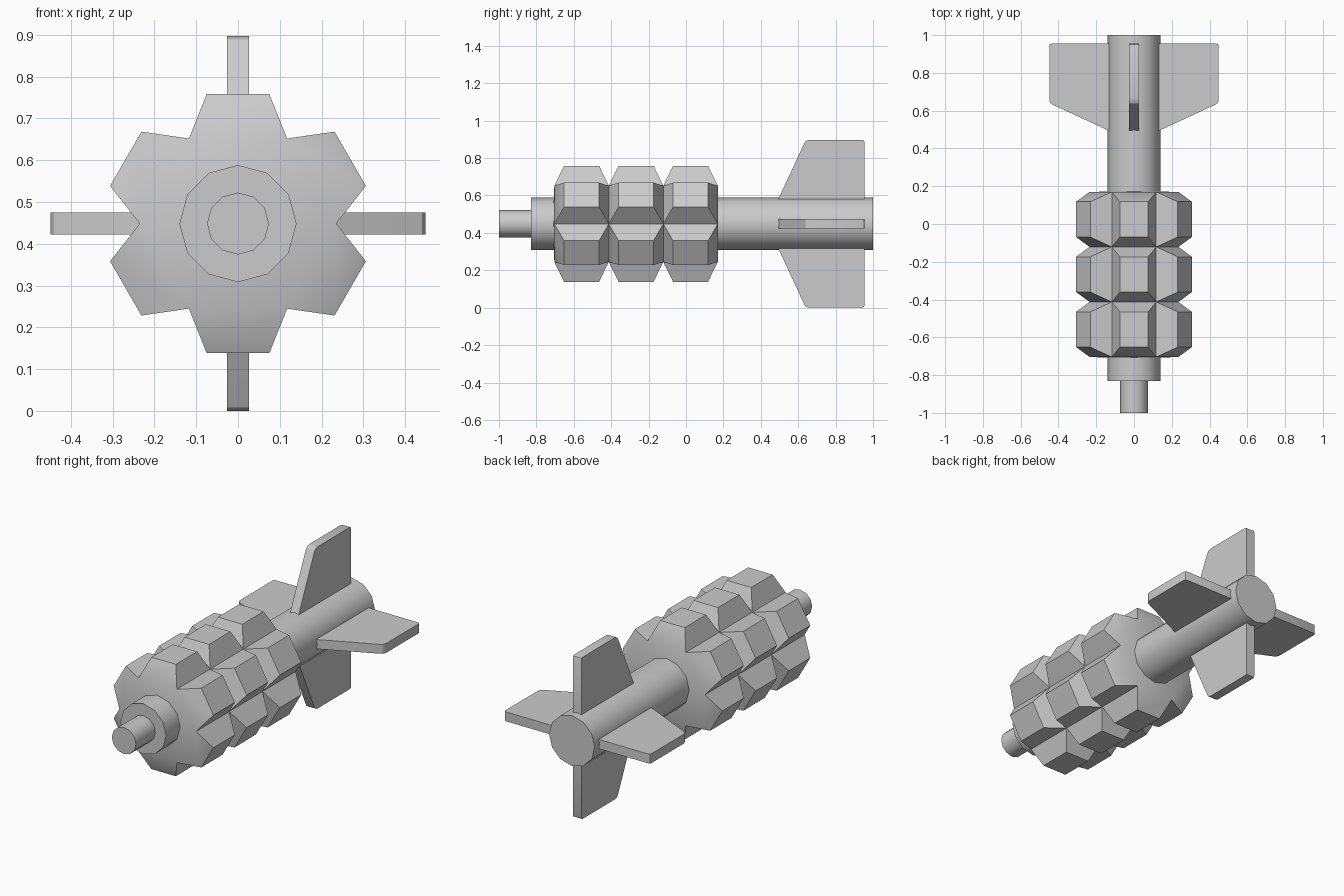
import bpy, bmesh
from math import pi, radians
from mathutils import Matrix, Vector

cube = bpy.data.objects.get("Cube")
if cube:
    bpy.data.objects.remove(cube, do_unlink=True)

AXIS_Z = 0.4485

grey = bpy.data.materials.new("plain grey")
grey.use_nodes = True
colour = (0.6, 0.6, 0.6, 1)
grey.diffuse_color = colour
grey.node_tree.nodes["Principled BSDF"].inputs["Base Color"].default_value = colour


def finish(bm, name):
    """Weld, orient and shade a part, then lift it onto the body axis."""
    bmesh.ops.remove_doubles(bm, verts=bm.verts, dist=0.0005)
    bmesh.ops.recalc_face_normals(bm, faces=bm.faces)
    mesh = bpy.data.meshes.new(name)
    bm.to_mesh(mesh)
    bm.free()
    mesh.materials.append(grey)
    obj = bpy.data.objects.new(name, mesh)
    obj.location.z = AXIS_Z
    bpy.context.collection.objects.link(obj)
    bpy.ops.object.select_all(action='DESELECT')
    obj.select_set(True)
    bpy.context.view_layer.objects.active = obj
    bpy.ops.object.shade_smooth_by_angle(angle=radians(31))
    return obj


def rod(name, radius, y0, y1):
    bm = bmesh.new()
    place = Matrix.Translation((0, (y0 + y1) / 2, 0)) @ Matrix.Rotation(pi / 2, 4, 'X')
    bmesh.ops.create_cone(bm, cap_ends=True, segments=12, radius1=radius,
                          radius2=radius, depth=y1 - y0, matrix=place)
    return finish(bm, name)


# Shaft and nose pin
rod("shaft", 0.14, -0.83, 1.0)
rod("nose_pin", 0.074, -1.0, -0.82)

# Segmented body: three rings of six tapered blocks on a hexagonal core
START, PITCH, INSET = -0.704, 0.2913, 0.052
BASE_R, BASE_W, TOP_R, TOP_W = 0.2035, 0.1175, 0.31, 0.075
bm = bmesh.new()
for side in range(6):
    turn = Matrix.Rotation(side * pi / 3, 3, 'Y')
    for ring in range(3):
        a = START + ring * PITCH
        b = a + PITCH

        def corners(w, r, y0, y1):
            return [bm.verts.new(turn @ Vector(p)) for p in
                    ((-w, y0, r), (w, y0, r), (w, y1, r), (-w, y1, r))]

        low = corners(BASE_W, BASE_R, a, b)
        top = corners(TOP_W, TOP_R, a + INSET, b - INSET)
        bm.faces.new(top)
        for i in range(4):
            j = (i + 1) % 4
            bm.faces.new((low[i], low[j], top[j], top[i]))
# End faces of the core, meeting slightly outward on the axis
for y, bulge in ((START, -0.008), (START + 3 * PITCH, 0.004)):
    for side in range(6):
        turn = Matrix.Rotation(side * pi / 3, 3, 'Y')
        bm.faces.new([bm.verts.new(turn @ Vector(p)) for p in
                      ((-BASE_W, y, BASE_R), (BASE_W, y, BASE_R), (0, y + bulge, 0))])
finish(bm, "segmented_body")

# Four tail fins with rounded outer corners
profile = [(0.455, 0.05), (0.495, 0.135), (0.63, 0.426), (0.638, 0.440), (0.65, 0.4465),
           (0.667, 0.4485), (0.942, 0.4485), (0.951, 0.445), (0.955, 0.436), (0.955, 0.05)]
for k, name in enumerate(("top_fin", "left_fin", "bottom_fin", "right_fin")):
    bm = bmesh.new()
    face = bm.faces.new([bm.verts.new((-0.026, y, r)) for y, r in profile])
    new = bmesh.ops.extrude_face_region(bm, geom=[face])["geom"]
    bmesh.ops.translate(bm, vec=(0.052, 0, 0),
                        verts=[v for v in new if isinstance(v, bmesh.types.BMVert)])
    bmesh.ops.rotate(bm, verts=bm.verts, cent=(0, 0, 0),
                     matrix=Matrix.Rotation(k * pi / 2, 3, 'Y'))
    finish(bm, name)
